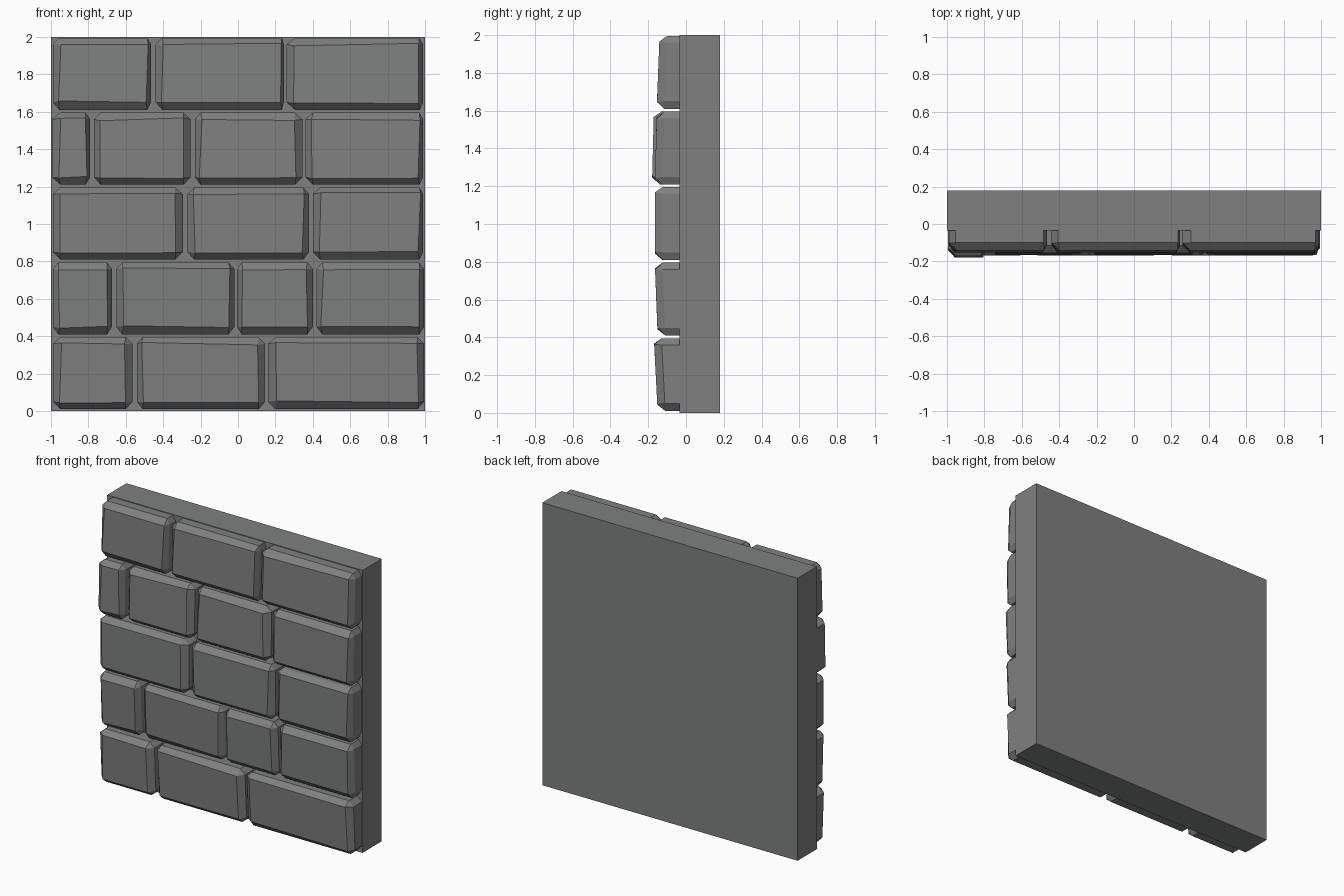
import bpy
import bmesh
import random

random.seed(4)

cube = bpy.data.objects.get("Cube")
if cube:
    bpy.data.objects.remove(cube, do_unlink=True)

# One stone colour for the whole wall
stone = bpy.data.materials.new("grey_stone")
stone.use_nodes = True
colour = (0.21, 0.215, 0.212, 1)
stone.diffuse_color = colour
stone.node_tree.nodes["Principled BSDF"].inputs["Base Color"].default_value = colour


def finish(bm, name):
    bmesh.ops.recalc_face_normals(bm, faces=bm.faces)
    mesh = bpy.data.meshes.new(name)
    bm.to_mesh(mesh)
    bm.free()
    mesh.materials.append(stone)
    bpy.context.collection.objects.link(bpy.data.objects.new(name, mesh))


def backing_slab(y_front, y_back):
    bm = bmesh.new()
    bmesh.ops.create_cube(bm, size=2)
    for v in bm.verts:
        v.co.y = y_back if v.co.y > 0 else y_front
        v.co.z += 1
    finish(bm, "backing_slab")


def brick(name, xs, zs, depth_low, depth_high):
    """Chamfered stone: xs and zs hold outer, face, face, outer positions."""
    x0, f0, f1, x1 = xs
    z0, g0, g1, z1 = zs
    outline = [(f0, z0), (f1, z0), (x1, g0), (x1, g1),
               (f1, z1), (f0, z1), (x0, g1), (x0, g0)]
    bm = bmesh.new()

    def depth_at(z):
        return depth_low + (depth_high - depth_low) * (z - z0) / (z1 - z0)

    def wobble():
        return random.uniform(-0.008, 0.008)

    back = [bm.verts.new((x, 0, z)) for x, z in outline]
    rim = [bm.verts.new((x, 0.04 - depth_at(z), z)) for x, z in outline]
    face = [bm.verts.new((x + wobble(), -depth_at(z), z + wobble()))
            for x, z in ((f0, g0), (f1, g0), (f1, g1), (f0, g1))]
    # Flat front, back and straight sides
    bm.faces.new(face)
    bm.faces.new(back)
    for i in range(8):
        j = (i + 1) % 8
        bm.faces.new((back[i], back[j], rim[j], rim[i]))
    # Edge chamfers and corner triangles
    for i in range(4):
        a, b, c = rim[2 * i], rim[2 * i + 1], rim[(2 * i + 2) % 8]
        bm.faces.new((a, b, face[(i + 1) % 4], face[i]))
        bm.faces.new((b, c, face[(i + 1) % 4]))
    finish(bm, name)


backing_slab(-0.035, 0.18)

# Each course: depth at bottom and top, then the x positions of its bricks
courses = [
    (0.15, 0.17, [(-0.99, -0.95, -0.6, -0.565), (-0.54, -0.51, 0.11, 0.145),
                  (0.16, 0.2, 0.96, 0.995)]),
    (0.15, 0.165, [(-0.99, -0.96, -0.7, -0.675), (-0.65, -0.62, -0.05, -0.02),
                   (-0.005, 0.02, 0.37, 0.4), (0.42, 0.45, 0.97, 0.995)]),
    (0.165, 0.165, [(-0.99, -0.95, -0.335, -0.295), (-0.27, -0.235, 0.35, 0.38),
                    (0.4, 0.44, 0.97, 0.99)]),
    (0.165, 0.155, [(-0.995, -0.95, -0.815, -0.79), (-0.77, -0.735, -0.29, -0.255),
                    (-0.23, -0.2, 0.305, 0.345), (0.36, 0.4, 0.97, 0.99)]),
    (0.155, 0.14, [(-0.99, -0.955, -0.485, -0.465), (-0.44, -0.405, 0.235, 0.245),
                   (0.26, 0.305, 0.97, 0.99)]),
]
for row, (low, high, bricks) in enumerate(courses):
    base = 0.4 * row
    zs = (base + 0.01, base + 0.05, base + 0.36, base + 0.395)
    for col, xs in enumerate(bricks):
        # The narrow end stone stands proud of its neighbours
        extra = 0.015 if xs[3] - xs[0] < 0.25 else 0
        brick(f"brick_row{row + 1}_{col + 1}", xs, zs, low + extra, high + extra)
